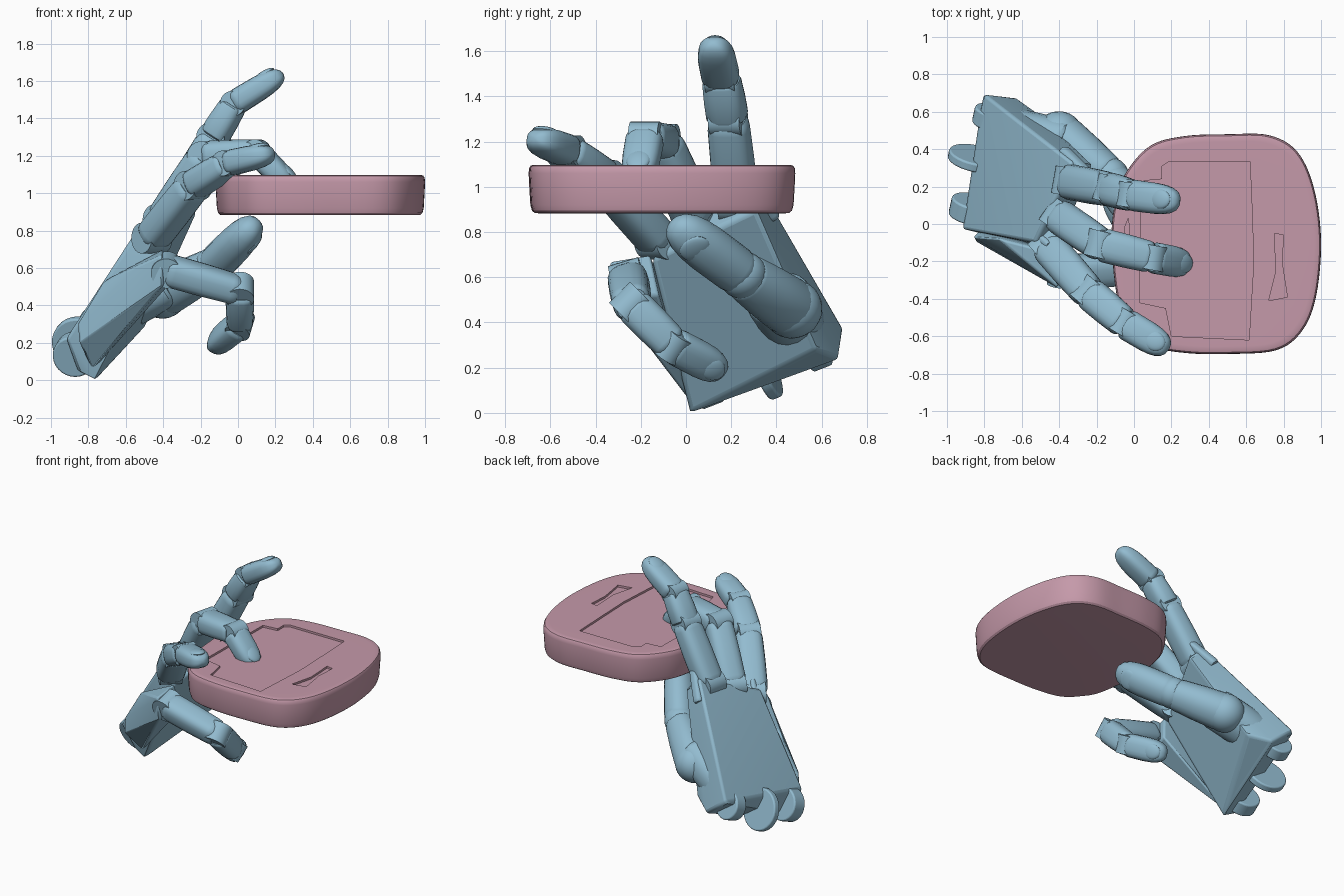
import bpy, bmesh
from math import cos, sin, tau, copysign
from mathutils import Vector as V, Matrix

if "Cube" in bpy.data.objects:
    bpy.data.objects.remove(bpy.data.objects["Cube"])


def material(name, rgb):
    m = bpy.data.materials.new(name)
    m.diffuse_color = (*rgb, 1)
    m.use_nodes = True
    m.node_tree.nodes["Principled BSDF"].inputs["Base Color"].default_value = m.diffuse_color
    return m


BLUE = material("blue_plastic", (0.29, 0.50, 0.63))
PINK = material("pink_clay", (0.56, 0.32, 0.40))


def activate(ob):
    bpy.ops.object.select_all(action='DESELECT')
    ob.select_set(True)
    bpy.context.view_layer.objects.active = ob


def finish(bm, name, mat=None, bevel=0):
    bmesh.ops.recalc_face_normals(bm, faces=bm.faces)
    me = bpy.data.meshes.new(name)
    bm.to_mesh(me)
    bm.free()
    ob = bpy.data.objects.new(name, me)
    bpy.context.collection.objects.link(ob)
    if mat:
        me.materials.append(mat)
    if bevel:
        mod = ob.modifiers.new("soft_edges", 'BEVEL')
        mod.width, mod.segments, mod.limit_method = bevel, 3, 'ANGLE'
    activate(ob)
    bpy.ops.object.shade_smooth_by_angle(angle=0.6)
    return ob


def skin(bm, rings):
    rings = [[bm.verts.new(p) for p in r] for r in rings]
    n = len(rings[0])
    for a, b in zip(rings, rings[1:]):
        for i in range(n):
            j = (i + 1) % n
            bm.faces.new((a[i], a[j], b[j], b[i]))
    bm.faces.new(rings[0])
    bm.faces.new(rings[-1])


def frame(p0, p1, hint):
    t = (p1 - p0).normalized()
    up = (V(hint) - t * t.dot(V(hint))).normalized()
    return t, up, t.cross(up)


def bone(bm, p0, p1, hint, s0, s1, tip=False, power=0.7):
    """One finger bone with a rounded-box section; s = (half width, half height)."""
    t, up, side = frame(p0, p1, hint)
    stops = [(0, .84), (.04, .96), (.1, 1), (.5, 1.02)]
    stops += [(.68, .98), (.82, .87), (.92, .68), (.975, .44), (1, .15)] if tip else [(.9, 1), (.96, .96), (1, .84)]
    rings = []
    for f, k in stops:
        w, h = (k * (a + (b - a) * f) for a, b in zip(s0, s1))
        rings.append([p0.lerp(p1, f)
                      + side * w * copysign(abs(cos(a)) ** power, cos(a))
                      + up * h * copysign(abs(sin(a)) ** power, sin(a))
                      for a in (tau * (i + .5) / 20 for i in range(20))])
    skin(bm, rings)


def pin(bm, c, axis, r, depth):
    rot = V(axis).to_track_quat('Z', 'Y').to_matrix().to_4x4()
    bmesh.ops.create_cone(bm, cap_ends=True, segments=28, radius1=r, radius2=r,
                          depth=depth, matrix=Matrix.Translation(c) @ rot)


def ball(bm, c, basis, scale):
    bmesh.ops.create_uvsphere(bm, u_segments=24, v_segments=12, radius=1,
                              matrix=Matrix.Translation(c) @ basis @ Matrix.Diagonal((*scale, 1)))


def digit(name, pts, sizes, hints, power=0.7, knuckle_balls=False):
    bm = bmesh.new()
    pts = [V(p) for p in pts]
    last = len(pts) - 2
    for i in range(last + 1):
        a, b = pts[i], pts[i + 1]
        t, up, side = frame(a, b, hints[i])
        basis = Matrix((t, side, up)).transposed().to_4x4()
        gap = t * .006
        bone(bm, a + gap, b - gap * (i < last), hints[i], sizes[i], sizes[i + 1], i == last, power)
        w, h = sizes[i]
        if knuckle_balls:
            ball(bm, a, basis, (w * 1.03, w * 1.03, h * 1.03))
        else:
            pin(bm, a, side, h * .97, w * 1.55)
    # nail plate
    w, h = sizes[-1]
    ball(bm, a.lerp(b, .70) + up * h * .80, basis, (.065, w * .68, .02))
    return finish(bm, name, BLUE)


def hull(name, pts, bevel):
    bm = bmesh.new()
    for p in pts:
        bm.verts.new(p)
    res = bmesh.ops.convex_hull(bm, input=bm.verts)
    bmesh.ops.delete(bm, geom=list({g for g in res["geom_interior"] + res["geom_unused"]}), context='VERTS')
    bmesh.ops.dissolve_limit(bm, angle_limit=.1, verts=bm.verts, edges=bm.edges)
    return finish(bm, name, BLUE, bevel)


# Fingers
UP = (0, 0, 1)
SIZES = [(.096, .085), (.092, .080), (.085, .070), (.078, .060)]
digit("index_finger", [(-.35, .225, .93), (-.13, .185, 1.30), (-.02, .155, 1.48), (.24, .12, 1.64)],
      SIZES, [UP] * 3)
digit("middle_finger", [(-.40, .04, .86), (-.18, -.11, 1.20), (.10, -.18, 1.22), (.29, -.215, 1.03)],
      SIZES, [UP] * 3)
digit("ring_finger", [(-.46, -.12, .76), (-.24, -.37, 1.04), (-.05, -.53, 1.16), (.185, -.67, 1.215)],
      SIZES, [UP] * 3)
digit("little_finger", [(-.38, -.255, .59), (.01, -.24, .48), (.01, -.06, .30), (-.14, .17, .18)],
      [(.09, .085), (.085, .078), (.08, .07), (.078, .06)],
      [(0, -.3, 1), (1, -.3, .3), (1, 0, -.3)])

# Thumb and its fleshy base
digit("thumb", [(-.40, .47, .46), (-.13, .25, .61), (.095, -.06, .84)],
      [(.13, .125), (.105, .10), (.105, .09)], [(.7, .2, -.7)] * 2, .9, True)
bm = bmesh.new()
bone(bm, V((-.68, .50, .36)), V((-.36, .40, .52)), (.7, 0, -.7), (.13, .13), (.15, .12), power=.9)
finish(bm, "thumb_base", BLUE)

# Palm slab and the separate outer block carrying the little finger
B, C = V((-.33, .33, 1.01)), V((-.53, -.10, .82))
hull("palm", [(-.81, .70, .37), B, C, (-.92, -.03, .22),
              (-.64, .68, .24), (-.22, .31, .90), (-.41, -.15, .68), (-.76, .02, 0), (-.86, .03, .05),
              (-.50, .58, .28)], .02)
hull("palm_outer_block", [(-.86, -.07, .30), (-.72, -.08, .53), (-.40, -.16, .70), (-.41, -.34, .67),
                          (-.40, -.33, .51), (-.85, -.09, .20), (-.78, .02, .05), (-.36, -.12, .52)], .012)

# Knuckle prongs between the finger roots
bm = bmesh.new()
reach = V((.52, -.4, .72))
for f in (.03, .36, .68, .96):
    p = B.lerp(C, f) + V((.035, 0, -.035))
    bone(bm, p - reach * .15, p + reach * .08, (-.8, 0, .53), (.045, .035), (.02, .03))
finish(bm, "knuckle_prongs", BLUE)

# Wrist hinge lugs
bm = bmesh.new()
for c, r, d in (((-.87, .08, .14), .115, .10), ((-.85, .35, .20), .145, .05), ((-.76, .57, .29), .10, .09)):
    pin(bm, V(c), (.2, .9, .35), r, d)
finish(bm, "wrist_lugs", BLUE, .01)


# Clay slab: closed smooth outline, swept through a rounded edge
def smooth_loop(pts, n=6):
    out, m = [], len(pts)
    for i in range(m):
        a, b, c, d = (V(pts[(i + k) % m]) for k in (-1, 0, 1, 2))
        for s in range(n):
            u = s / n
            out.append(.5 * (2 * b + (c - a) * u + (2 * a - 5 * b + 4 * c - d) * u * u
                             + (3 * b - a - 3 * c + d) * u ** 3))
    return out


outline = smooth_loop([(-.12, -.1), (-.10, .12), (-.04, .28), (.09, .42), (.27, .47), (.5, .48), (.72, .475),
                       (.87, .39), (.96, .2), (1.0, -.08), (.975, -.38), (.90, -.57), (.76, -.675), (.5, -.695),
                       (.28, -.69), (.10, -.655), (-.01, -.56), (-.085, -.42)])
mid = V((.44, -.105))


def prism(name, loop, centre, levels, mat=None):
    bm = bmesh.new()
    skin(bm, [[(*(centre + (p - centre) * k), z) for p in loop] for z, k in levels])
    return finish(bm, name, mat)


slab = prism("slab", outline, mid, [(.883, .93), (.884, .955), (.895, .975), (.92, .987), (1.0, .995),
                                    (1.06, 1), (1.082, .996), (1.093, .985), (1.097, .965), (1.0975, .93)], PINK)

# Shallow recess and worn pits in the slab's top
for name, loop, floor in (
        ("recess_cutter", [(.03, -.42), (.04, .23), (.15, .24), (.15, .31), (.19, .335), (.62, .335),
                           (.63, .1), (.64, -.2), (.615, -.62), (.2, -.60), (.17, -.45)], 1.083),
        ("right_pit_cutter", [(.75, -.05), (.80, -.06), (.79, -.2), (.82, -.39), (.72, -.41), (.76, -.25)], 1.083),
        ("left_pit_cutter", [(-.05, -.02), (-.03, .03), (-.02, -.1), (-.05, -.14)], 1.083)):
    loop = [V(p) for p in loop]
    cutter = prism(name, loop, loop[0], [(floor, 1), (1.12, 1)])
    mod = slab.modifiers.new(name, 'BOOLEAN')
    mod.operation, mod.object, mod.solver = 'DIFFERENCE', cutter, 'EXACT'
    activate(slab)
    bpy.ops.object.modifier_apply(modifier=name)
    bpy.data.objects.remove(cutter)
bpy.ops.object.shade_smooth_by_angle(angle=0.5)
